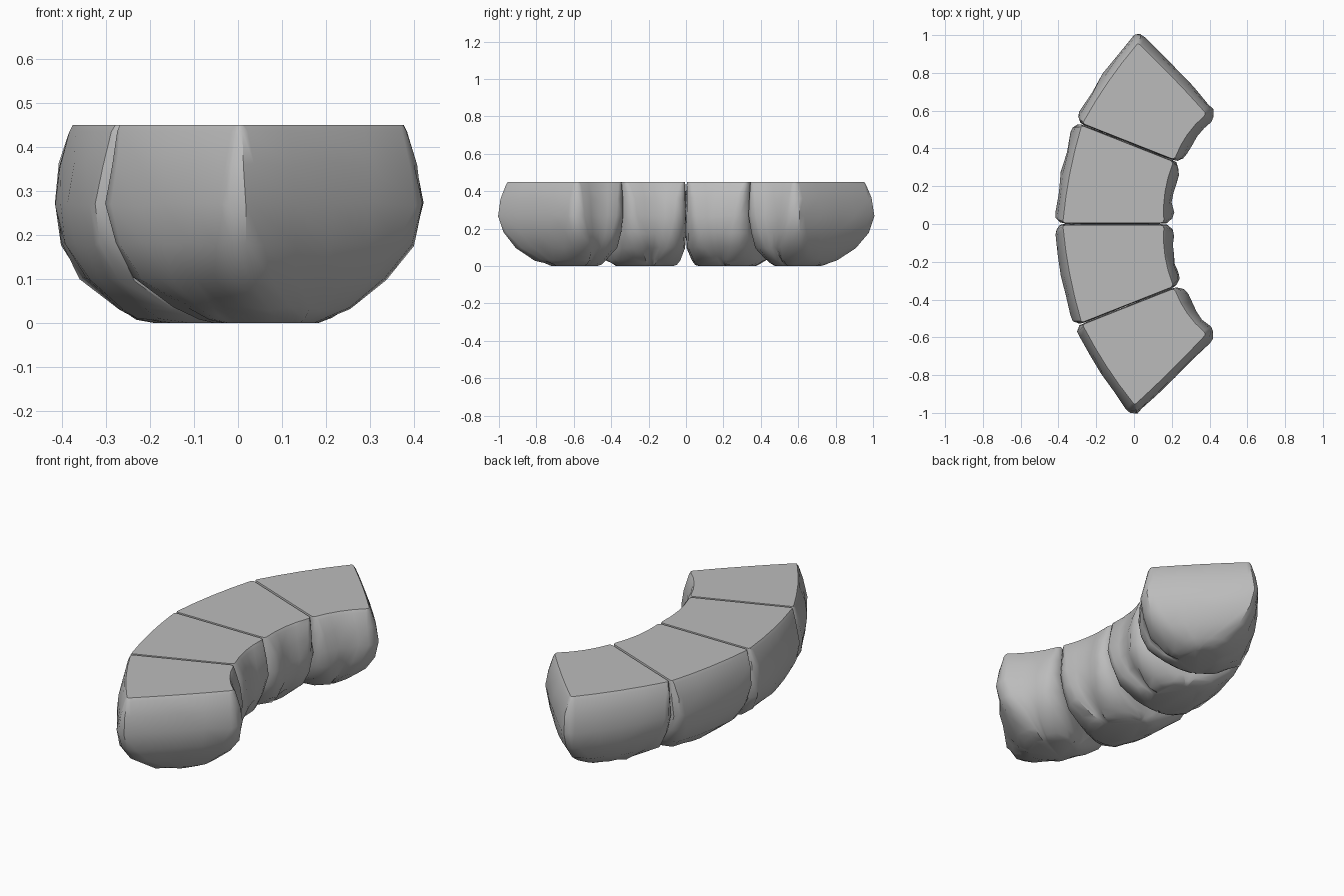
import bpy, bmesh, random
from mathutils import Vector
from mathutils.geometry import intersect_line_line_2d, intersect_line_line

random.seed(4)
cube = bpy.data.objects.get("Cube")
if cube:
    bpy.data.objects.remove(cube)

stone_grey = bpy.data.materials.new("stone_grey")
stone_grey.use_nodes = True
colour = (0.5, 0.5, 0.5, 1)
stone_grey.diffuse_color = colour
stone_grey.node_tree.nodes["Principled BSDF"].inputs["Base Color"].default_value = colour

# Height, inset of exposed sides, inset of joint sides, corner radius
LEVELS = [(0, .2, .07, .12), (.012, .165, .05, .12), (.035, .125, .03, .12), (.1, .05, .006, .1),
          (.18, .012, .002, .08), (.27, 0, .001, .06), (.36, .012, .002, .05),
          (.435, .035, .003, .03), (.45, .045, .006, .015)]
END_SCALE = 0.75
BOW = {"joint": 0, "inner": -.017, "end": .005, "outer": .012}


def outline(quad, kinds, inset, joint, radius):
    """Inset a counter-clockwise quad, round its corners and bow its sides."""
    lines, normals = [], []
    for i, kind in enumerate(kinds):
        a, b = Vector(quad[i]), Vector(quad[(i + 1) % 4])
        d = (b - a).normalized()
        n = Vector((d.y, -d.x))
        amount = joint if kind == "joint" else inset
        if kind == "end" and inset > .06:
            amount *= END_SCALE
        lines.append((a - n * amount, b - n * amount))
        normals.append(n)
    corners = []
    for i in range(4):
        (a, b), (c, d) = lines[i - 1], lines[i]
        hit = intersect_line_line(a.to_3d(), b.to_3d(), c.to_3d(), d.to_3d())
        corners.append(hit[0].to_2d())
    ring = []
    for i, c in enumerate(corners):
        before, after = corners[i - 1] - c, corners[(i + 1) % 4] - c
        p = c + before.normalized() * min(radius, before.length * .42)
        q = c + after.normalized() * min(radius, after.length * .42)
        for t in (0, .3, .7, 1):
            ring.append(p * (1 - t) ** 2 + c * 2 * t * (1 - t) + q * t * t)
        nxt = corners[(i + 1) % 4]
        back = c - nxt
        stop = nxt + back.normalized() * min(radius, back.length * .42)
        for t in (.25, .5, .75):
            ring.append(q.lerp(stop, t) + normals[i] * BOW[kinds[i]] * 4 * t * (1 - t))
    return ring


def stone(name, quad, kinds, side):
    bm = bmesh.new()
    rings = []
    for z, inset, joint, radius in LEVELS:
        rough = .006 if .01 < z < .4 else 0
        ring = []
        for p in outline(quad, kinds, inset, joint, radius):
            j = [random.uniform(-rough, rough) for _ in range(3)]
            ring.append(bm.verts.new((p.x + j[0], side * (p.y + j[1] * .5), z + j[2])))
        rings.append(ring)
    for low, high in zip(rings, rings[1:]):
        for i in range(len(low)):
            k = (i + 1) % len(low)
            bm.faces.new((low[i], low[k], high[k], high[i]))
    bm.faces.new(rings[0])
    bm.faces.new(rings[-1])
    bmesh.ops.recalc_face_normals(bm, faces=bm.faces)
    mesh = bpy.data.meshes.new(name)
    bm.to_mesh(mesh)
    bm.free()
    mesh.materials.append(stone_grey)
    obj = bpy.data.objects.new(name, mesh)
    bpy.context.collection.objects.link(obj)
    bpy.ops.object.select_all(action="DESELECT")
    obj.select_set(True)
    bpy.context.view_layer.objects.active = obj
    bpy.ops.object.shade_smooth_by_angle(angle=.7)


# Two middle stones and two end stones, mirrored front to back
for label, side in (("back", 1), ("front", -1)):
    stone(label + "_middle_stone", [(-.425, 0), (.2, 0), (.25, .32), (-.32, .545)],
          ["joint", "inner", "joint", "outer"], side)
    stone(label + "_end_stone", [(-.32, .545), (.25, .32), (.44, .59), (.005 + .01 * side, 1.03)],
          ["joint", "inner", "end", "outer"], side)
